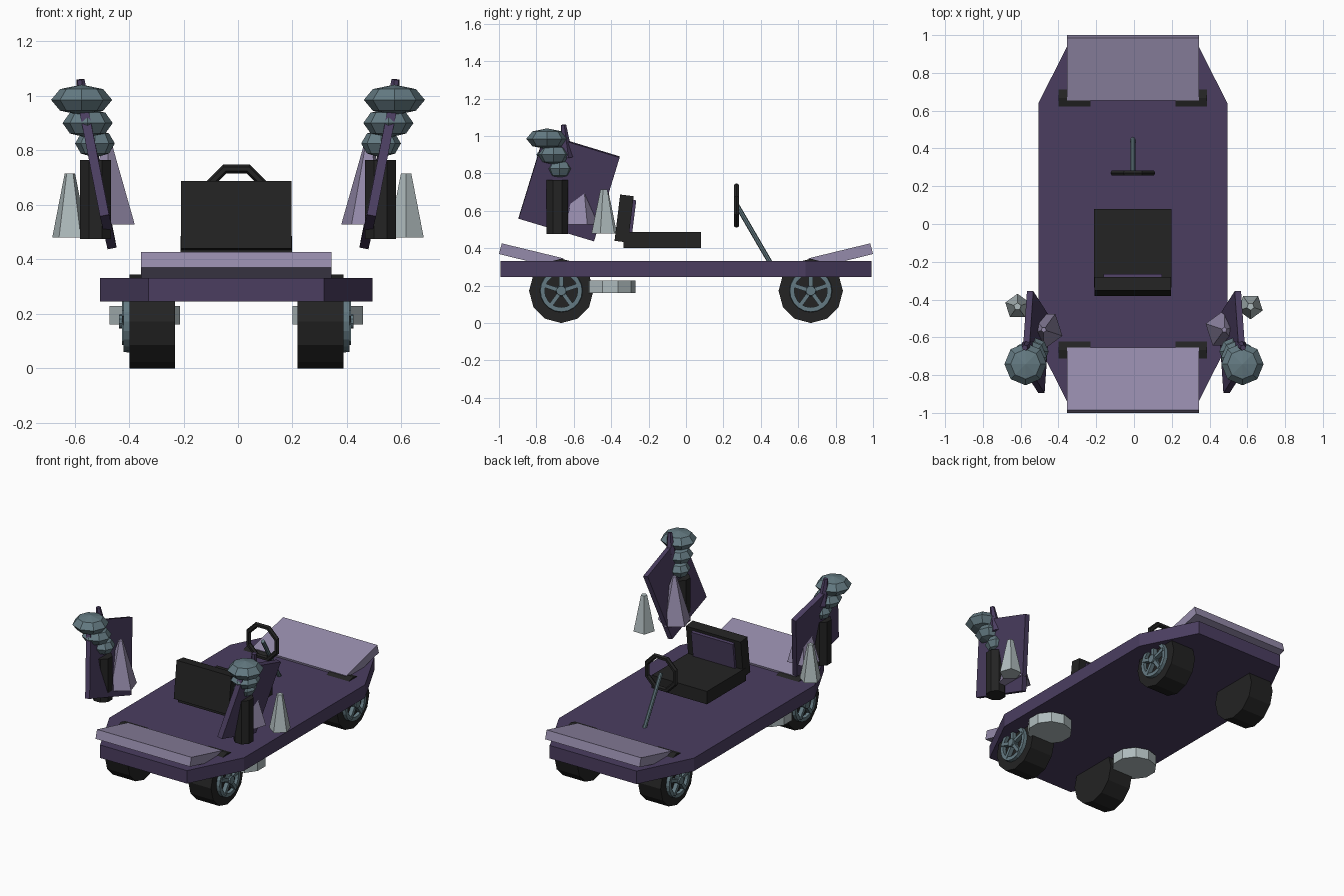
import bpy, bmesh, math
from mathutils import Vector, Matrix

if "Cube" in bpy.data.objects:
    bpy.data.objects.remove(bpy.data.objects["Cube"])

CX = -0.006  # body centre line


def mat(name, rgb):
    m = bpy.data.materials.new(name)
    m.diffuse_color = (*rgb, 1)
    m.use_nodes = True
    m.node_tree.nodes["Principled BSDF"].inputs["Base Color"].default_value = m.diffuse_color
    return m


PURPLE = mat("dark purple", (0.070, 0.048, 0.118))
LILAC = mat("lilac", (0.300, 0.258, 0.405))
BLACK = mat("black", (0.017, 0.017, 0.017))
STEEL = mat("blue grey", (0.127, 0.195, 0.223))
PALE = mat("pale grey", (0.43, 0.50, 0.51))


def finish(name, bm, material):
    bmesh.ops.recalc_face_normals(bm, faces=bm.faces)
    me = bpy.data.meshes.new(name)
    bm.to_mesh(me)
    bm.free()
    me.materials.append(material)
    ob = bpy.data.objects.new(name, me)
    bpy.context.collection.objects.link(ob)
    return ob


def prism(name, pts, vec, material):
    """Extrude a flat polygon of 3D points along vec."""
    bm = bmesh.new()
    face = bm.faces.new([bm.verts.new(p) for p in pts])
    new = bmesh.ops.extrude_face_region(bm, geom=[face])["geom"]
    bmesh.ops.translate(bm, vec=vec, verts=[v for v in new if isinstance(v, bmesh.types.BMVert)])
    return finish(name, bm, material)


def slab(name, side_yz, x0, x1, material):
    """Side profile in y, z extruded from x0 to x1."""
    return prism(name, [(x0, y, z) for y, z in side_yz], Vector((x1 - x0, 0, 0)), material)


def cone(name, a, b, r1, r2, n, material, turn=0.0):
    """Cone or cylinder from point a to point b."""
    a, b = Vector(a), Vector(b)
    d = b - a
    m = (Matrix.Translation((a + b) / 2) @ d.to_track_quat('Z', 'Y').to_matrix().to_4x4()
         @ Matrix.Rotation(turn, 4, 'Z'))
    bm = bmesh.new()
    bmesh.ops.create_cone(bm, cap_ends=True, segments=n, radius1=r1, radius2=r2,
                          depth=d.length, matrix=m)
    return finish(name, bm, material)


def ring(name, profile, n, matrix, material):
    """Closed (radius, height) profile turned around local z."""
    bm = bmesh.new()
    loops = []
    for i in range(n):
        t = 2 * math.pi * i / n
        loops.append([bm.verts.new(matrix @ Vector((r * math.cos(t), r * math.sin(t), h)))
                      for r, h in profile])
    k = len(profile)
    for i in range(n):
        p, q = loops[i], loops[(i + 1) % n]
        for j in range(k):
            bm.faces.new((p[j], q[j], q[(j + 1) % k], p[(j + 1) % k]))
    return finish(name, bm, material)


# Deck with chamfered corners
corners = [(0.5, -0.64), (0.5, 0.64), (0.322, 0.992), (-0.322, 0.992),
           (-0.5, 0.64), (-0.5, -0.64), (-0.322, -0.992), (0.322, -0.992)]
prism("deck", [(x + CX, y, 0.245) for x, y in corners], Vector((0, 0, 0.087)), PURPLE)

# Tilted end flaps
for s, tag in ((-1, "front"), (1, "rear")):
    slab(tag + "_flap", [(s * 0.985, 0.426), (s * 1.0, 0.369), (s * 0.67, 0.288), (s * 0.655, 0.346)],
         CX - 0.35, CX + 0.35, LILAC)

# Wheels with five-spoke rims on the outer side
for sx in (-1, 1):
    for y in (-0.667, 0.667):
        c = Vector((CX, y, 0.172))

        def at(x, r=0.0, t=0.0):
            return c + Vector((sx * x, r * math.cos(t), r * math.sin(t)))

        cone("tire", at(0.225), at(0.393), 0.172, 0.172, 12, BLACK, 0)
        turn = Matrix.Translation(c) @ Matrix.Rotation(sx * math.pi / 2, 4, 'Y')
        ring("rim", [(0.115, 0.385), (0.112, 0.415), (0.088, 0.415), (0.088, 0.385)], 20, turn, STEEL)
        cone("hub", at(0.385), at(0.43), 0.03, 0.026, 10, STEEL)
        for k in range(5):
            t = math.pi / 2 + 2 * math.pi * k / 5
            side = Vector((0, -math.sin(t), math.cos(t))) * 0.011
            a, b = at(0.388, 0.015, t), at(0.388, 0.1, t)
            prism("spoke", [a - side, b - side, b + side, a + side], Vector((sx * 0.032, 0, 0)), STEEL)

    # Flat discs under the deck
    cone("under_disc", (CX + sx * 0.336, -0.405, 0.16), (CX + sx * 0.336, -0.405, 0.228),
         0.136, 0.136, 10, PALE)

# Seat, leaning backrest and its pad
slab("seat", [(-0.335, 0.4), (0.08, 0.4), (0.08, 0.486), (-0.335, 0.486)], CX - 0.205, CX + 0.205, BLACK)
slab("backrest", [(-0.382, 0.44), (-0.31, 0.43), (-0.28, 0.678), (-0.352, 0.687)],
     CX - 0.203, CX + 0.203, BLACK)
slab("backrest_pad", [(-0.305, 0.48), (-0.288, 0.478), (-0.266, 0.655), (-0.283, 0.66)],
     CX - 0.155, CX + 0.155, PURPLE)

# Steering column and octagonal wheel
cone("steering_column", (CX, 0.272, 0.63), (CX, 0.455, 0.315), 0.013, 0.013, 8, STEEL)
tube = [(0.112 + 0.017 * math.cos(math.pi * k / 3), 0.016 * math.sin(math.pi * k / 3)) for k in range(6)]
ring("steering_wheel", tube, 8,
     Matrix.Translation((CX, 0.27, 0.628)) @ Matrix.Rotation(math.pi / 2, 4, 'X')
     @ Matrix.Rotation(math.pi / 8, 4, 'Z'), BLACK)

# Mirrored floating clusters
for s in (-1, 1):
    # Handle with three flattened balls
    cone("handle", (s * 0.523, -0.688, 0.475), (s * 0.523, -0.688, 0.765), 0.062, 0.062, 8, BLACK,
         math.pi / 8)
    for x, y, z, r, h in ((0.525, -0.675, 0.825, 0.073, 0.052), (0.552, -0.708, 0.9, 0.092, 0.054),
                          (0.574, -0.742, 0.985, 0.112, 0.056)):
        bm = bmesh.new()
        bmesh.ops.create_uvsphere(bm, u_segments=8, v_segments=4, radius=1,
                                  matrix=Matrix.Translation((s * x, y, z)) @ Matrix.Diagonal((r, r, h, 1)))
        finish("ball", bm, STEEL)

    # Leaning square board
    quad = [Vector((s * x, y, z)) for x, y, z in ((0.49, -0.895, 0.561), (0.578, -0.757, 1.01),
                                                  (0.55, -0.355, 0.888), (0.462, -0.492, 0.44))]
    n = (quad[1] - quad[0]).cross(quad[3] - quad[0]).normalized() * 0.034
    prism("board", [p - n / 2 for p in quad], n, PURPLE)

    # Spike and the two five-sided cones
    cone("spike", (s * 0.56, -0.637, 0.885), (s * 0.578, -0.655, 1.06), 0.034, 0.015, 6, PURPLE)
    cone("inner_cone", (s * 0.478, -0.56, 0.528), (s * 0.478, -0.56, 0.83), 0.104, 0.014, 5, LILAC,
         math.pi if s > 0 else 0)
    cone("outer_cone", (s * 0.617, -0.437, 0.48), (s * 0.617, -0.437, 0.715), 0.068, 0.02, 5, PALE,
         0 if s > 0 else math.pi)
